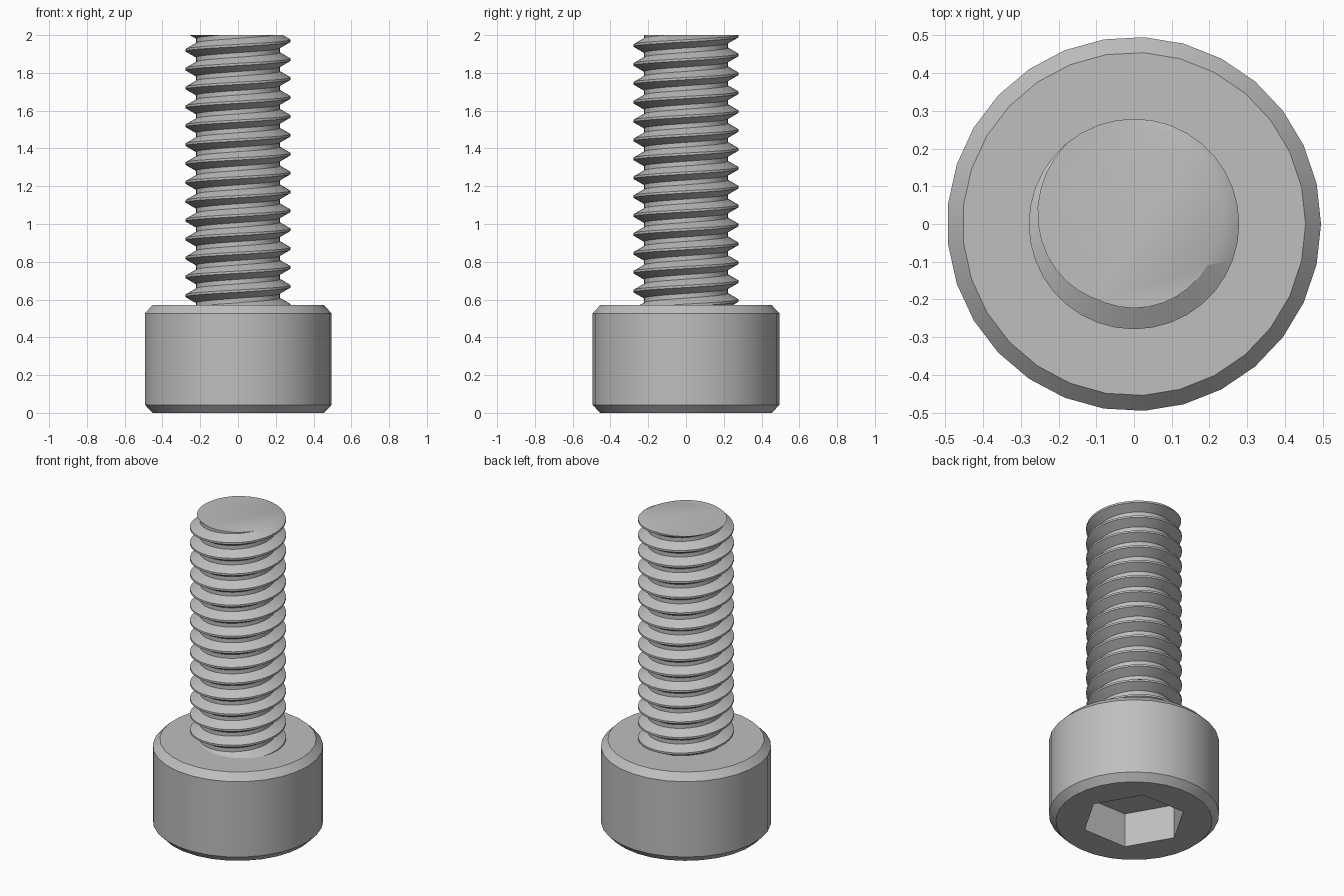
import bpy, bmesh, math

if "Cube" in bpy.data.objects:
    bpy.data.objects.remove(bpy.data.objects["Cube"], do_unlink=True)

HEAD_TOP, TOTAL, PITCH = 0.57, 2.0, 0.1
CREST, ROOT = 0.279, 0.223

steel = bpy.data.materials.new("steel_grey")
steel.use_nodes = True
grey = (0.52, 0.52, 0.52, 1)
steel.diffuse_color = grey
steel.node_tree.nodes["Principled BSDF"].inputs["Base Color"].default_value = grey


def finish(bm, name):
    """Turn a bmesh into a shaded object."""
    bmesh.ops.recalc_face_normals(bm, faces=bm.faces)
    mesh = bpy.data.meshes.new(name)
    bm.to_mesh(mesh)
    bm.free()
    mesh.materials.append(steel)
    obj = bpy.data.objects.new(name, mesh)
    bpy.context.collection.objects.link(obj)
    bpy.ops.object.select_all(action="DESELECT")
    obj.select_set(True)
    bpy.context.view_layer.objects.active = obj
    bpy.ops.object.shade_smooth_by_angle(angle=math.radians(30))
    return obj


def ring(bm, sides, radius, z):
    turn = 2 * math.pi / sides
    return [bm.verts.new((radius * math.cos(i * turn), radius * math.sin(i * turn), z))
            for i in range(sides)]


def bridge(bm, a, b):
    for i in range(len(a)):
        j = (i + 1) % len(a)
        bm.faces.new((a[i], a[j], b[j], b[i]))


def loop_edges(bm, loop):
    return [bm.edges.get((loop[i - 1], loop[i])) for i in range(len(loop))]


# Chamfered cylinder head with a hexagonal socket in its underside
bm = bmesh.new()
profile = [(0.455, 0), (0.496, 0.043), (0.496, HEAD_TOP - 0.043), (0.455, HEAD_TOP)]
rings = [ring(bm, 29, r, z) for r, z in profile]
for a, b in zip(rings, rings[1:]):
    bridge(bm, a, b)
bm.faces.new(rings[-1])
mouth = ring(bm, 6, 0.305, 0)
floor = ring(bm, 6, 0.305, 0.22)
bridge(bm, mouth, floor)
bm.faces.new(floor)
bmesh.ops.triangle_fill(bm, use_beauty=True, normal=(0, 0, -1),
                        edges=loop_edges(bm, rings[0]) + loop_edges(bm, mouth))
finish(bm, "socket_head")

# Right-handed threaded shank: sweep one tooth along a helix, then trim the ends
bm = bmesh.new()
SEG, TURNS = 36, 18
tooth = [(CREST, -0.006), (CREST, 0.006), (ROOT, 0.038), (ROOT, 0.062), (CREST, PITCH - 0.006)]
previous = None
for step in range(SEG * TURNS + 1):
    angle = 2 * math.pi * step / SEG
    lift = 0.37 + PITCH * step / SEG
    row = [bm.verts.new((r * math.cos(angle), r * math.sin(angle), lift + dz)) for r, dz in tooth]
    if previous:
        for i in range(len(tooth) - 1):
            bm.faces.new((previous[i], row[i], row[i + 1], previous[i + 1]))
    previous = row
bmesh.ops.remove_doubles(bm, verts=bm.verts, dist=0.0005)
for z, side in ((HEAD_TOP - 0.01, -1), (TOTAL, 1)):
    cut = bmesh.ops.bisect_plane(bm, geom=bm.verts[:] + bm.edges[:] + bm.faces[:], dist=0.00001,
                                 plane_co=(0, 0, z), plane_no=(0, 0, side), clear_outer=True)
    edges = [e for e in cut["geom_cut"] if isinstance(e, bmesh.types.BMEdge)]
    bmesh.ops.triangle_fill(bm, edges=edges, use_beauty=True, normal=(0, 0, side))
finish(bm, "threaded_shank")
